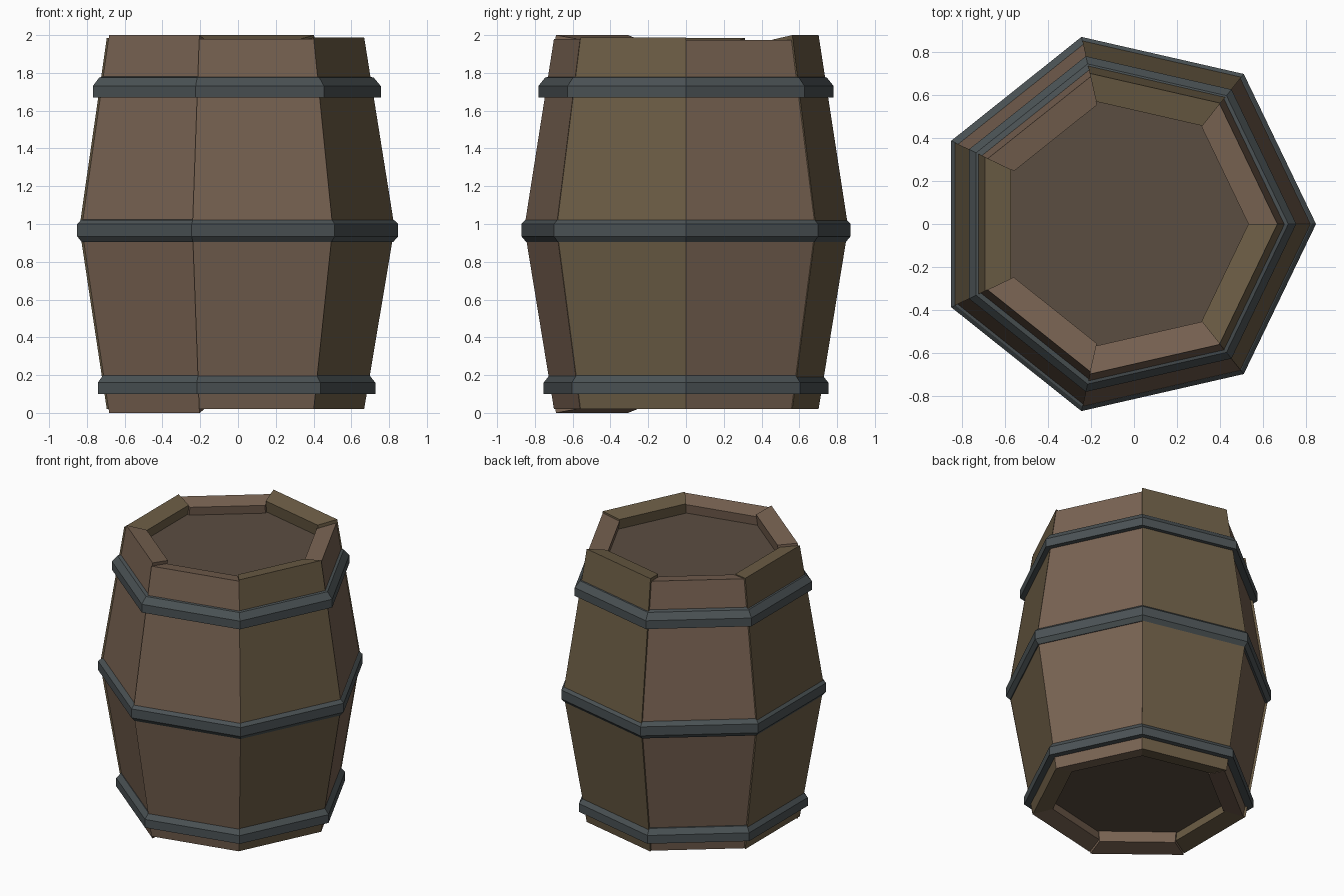
import bpy, bmesh
from math import cos, sin, pi

if "Cube" in bpy.data.objects:
    bpy.data.objects.remove(bpy.data.objects["Cube"])

N = 7
CX = -0.046          # a heptagon's box centre is not its own centre
THICK = 0.135        # stave thickness (radial)


def material(name, rgb):
    m = bpy.data.materials.new(name)
    m.diffuse_color = (*rgb, 1)
    m.use_nodes = True
    m.node_tree.nodes["Principled BSDF"].inputs["Base Color"].default_value = m.diffuse_color
    return m


brown = material("brown_wood", (0.19, 0.125, 0.085))
olive = material("olive_wood", (0.15, 0.11, 0.06))
lid_wood = material("lid_wood", (0.105, 0.075, 0.053))
iron = material("iron", (0.07, 0.085, 0.09))


def corner(r, i):
    a = 2 * pi * i / N
    return (CX + r * cos(a), r * sin(a))


def make(name, verts, faces, mat):
    bm = bmesh.new()
    vs = [bm.verts.new(v) for v in verts]
    for f in faces:
        bm.faces.new([vs[k] for k in f])
    bmesh.ops.recalc_face_normals(bm, faces=bm.faces)
    me = bpy.data.meshes.new(name)
    bm.to_mesh(me)
    bm.free()
    me.materials.append(mat)
    ob = bpy.data.objects.new(name, me)
    bpy.context.collection.objects.link(ob)
    return ob


def sweep(name, profile, start, count, mat):
    """Carry a closed (radius, z) profile round the heptagon corners."""
    p = len(profile)
    full = count == N
    rings = count if full else count + 1
    verts = [(*corner(r, start + i), z) for i in range(rings) for r, z in profile]
    faces = []
    for i in range(count):
        a, b = i * p, (i + 1) % rings * p
        faces += [(a + k, a + (k + 1) % p, b + (k + 1) % p, b + k) for k in range(p)]
    if not full:
        faces += [tuple(range(p)), tuple(range(count * p, (count + 1) * p))]
    return make(name, verts, faces, mat)


# Staves: (bottom, top, outward shift, wood), one per side, bowed at mid height
staves = [
    (0.02, 1.975, 0.0, brown), (0.02, 2.0, 0.006, olive),
    (0.02, 1.975, -0.010, brown), (0.02, 1.985, 0.006, olive),
    (0.0, 2.0, -0.008, brown), (0.02, 1.98, 0.003, brown),
    (0.02, 1.988, 0.0, olive),
]
for i, (z0, z1, d, wood) in enumerate(staves):
    end, mid, drop = 0.714 + d, 0.875 + d, 0.024
    sweep(f"stave_{i + 1}", [
        (end, z0), (mid, 0.98), (end, z1),
        (end - THICK, z1 - drop), (mid - THICK, 0.98), (end - THICK, z0 + drop),
    ], i, 1, wood)

# Iron hoops with a sloped upper edge
sweep("top_hoop", [(0.72, 1.67), (0.802, 1.67), (0.802, 1.73), (0.765, 1.775), (0.72, 1.785)], 0, N, iron)
sweep("middle_hoop", [(0.83, 0.905), (0.868, 0.905), (0.894, 0.935), (0.894, 1.0), (0.873, 1.02), (0.83, 1.03)], 0, N, iron)
sweep("bottom_hoop", [(0.70, 0.1), (0.773, 0.1), (0.773, 0.16), (0.743, 0.198), (0.70, 0.205)], 0, N, iron)


# Recessed lid and base boards
def disc(name, r, z0, z1):
    verts = [(*corner(r, i), z) for z in (z0, z1) for i in range(N)]
    faces = [tuple(range(N)), tuple(range(N, 2 * N))]
    faces += [(i, (i + 1) % N, N + (i + 1) % N, N + i) for i in range(N)]
    make(name, verts, faces, lid_wood)


disc("lid", 0.63, 1.83, 1.89)
disc("base", 0.63, 0.11, 0.17)
